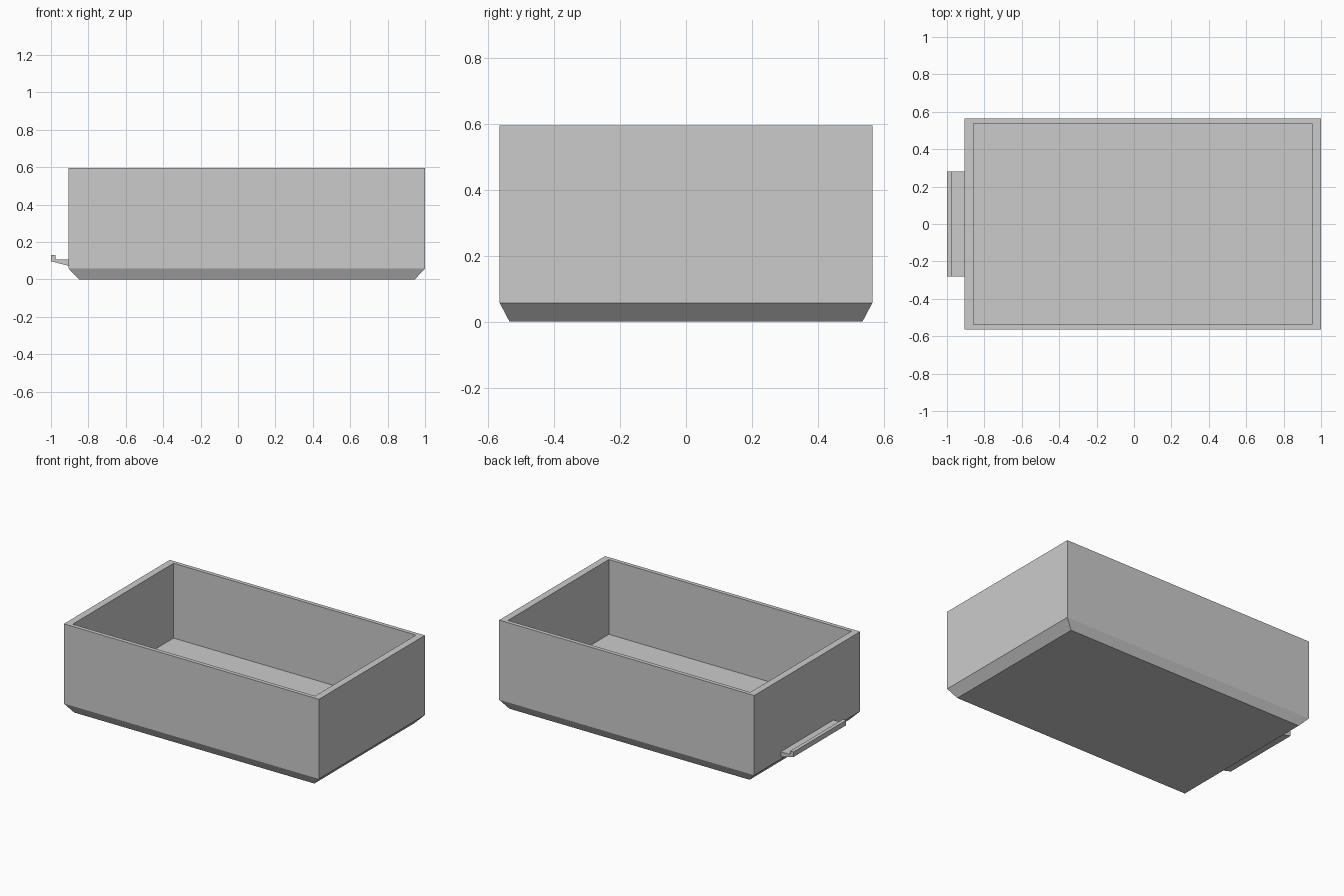
import bpy
import bmesh

cube = bpy.data.objects.get("Cube")
if cube:
    bpy.data.objects.remove(cube, do_unlink=True)

grey = bpy.data.materials.new("plain grey")
grey.use_nodes = True
colour = (0.6, 0.6, 0.6, 1)
grey.diffuse_color = colour
grey.node_tree.nodes["Principled BSDF"].inputs["Base Color"].default_value = colour


def make_object(name, bm):
    bmesh.ops.recalc_face_normals(bm, faces=bm.faces)
    mesh = bpy.data.meshes.new(name)
    bm.to_mesh(mesh)
    bm.free()
    mesh.materials.append(grey)
    obj = bpy.data.objects.new(name, mesh)
    bpy.context.collection.objects.link(obj)
    return obj


def loft(name, loops):
    """Skin matching closed loops and cap both ends."""
    bm = bmesh.new()
    rings = [[bm.verts.new(p) for p in loop] for loop in loops]
    count = len(rings[0])
    for a, b in zip(rings, rings[1:]):
        for i in range(count):
            j = (i + 1) % count
            bm.faces.new((a[i], a[j], b[j], b[i]))
    bm.faces.new(rings[0])
    bm.faces.new(rings[-1])
    return make_object(name, bm)


def rectangle(x0, x1, half_y, z):
    return [(x0, -half_y, z), (x1, -half_y, z), (x1, half_y, z), (x0, half_y, z)]


# Open bin: bevelled base, outer walls, rim, inner walls and floor
loft("storage_bin", [
    rectangle(-0.85, 0.945, 0.535, 0),
    rectangle(-0.905, 1, 0.565, 0.057),
    rectangle(-0.905, 1, 0.565, 0.595),
    rectangle(-0.858, 0.953, 0.538, 0.595),
    rectangle(-0.858, 0.953, 0.538, 0.09),
])

# Hooked pull lip on the right end
profile = [(-0.905, 0.072), (-0.905, 0.107), (-0.975, 0.107),
           (-0.975, 0.131), (-1, 0.131), (-1, 0.097)]
loft("pull_lip", [[(x, y, z) for x, z in profile] for y in (-0.281, 0.281)])
